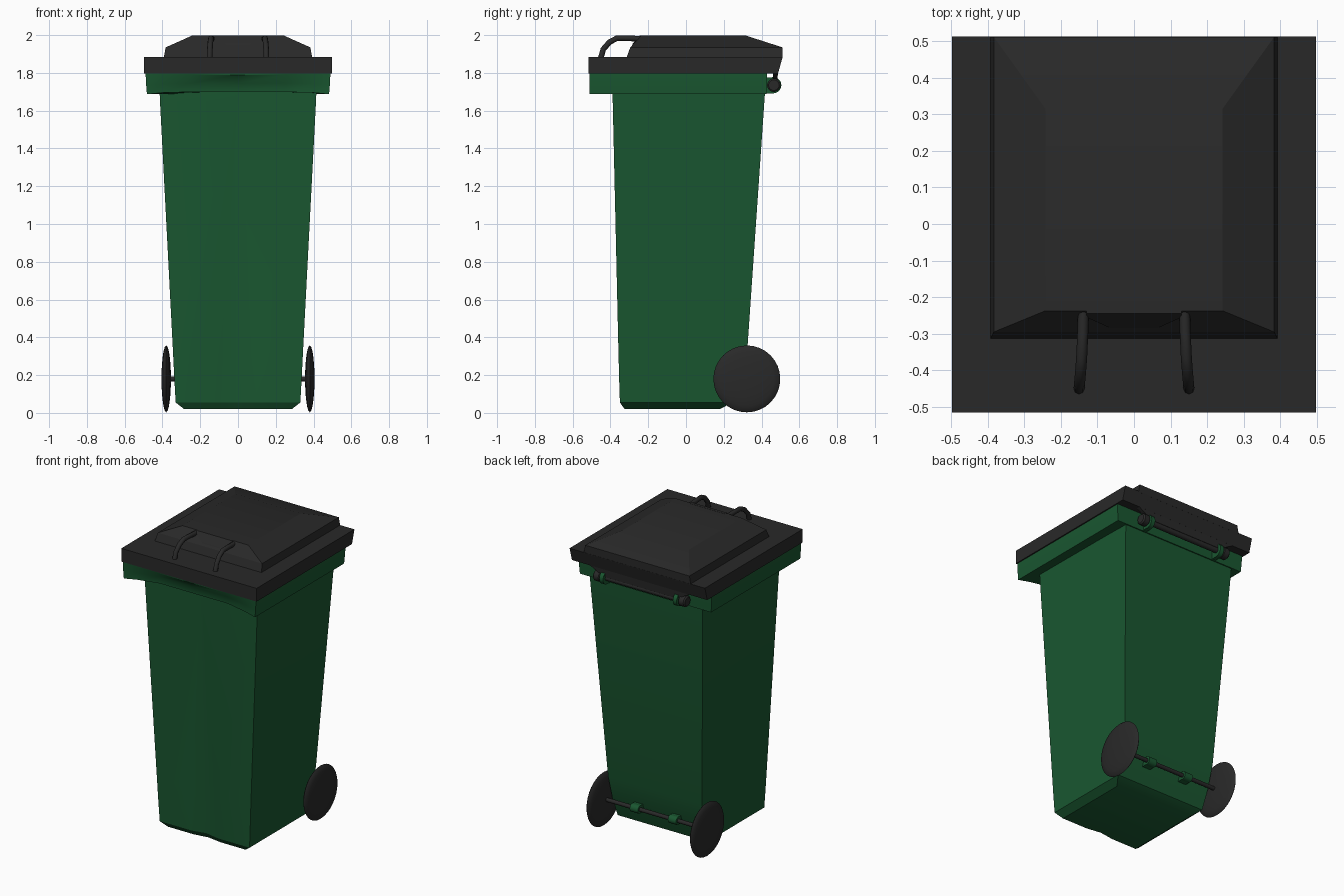
import bpy, bmesh, math
from mathutils import Vector

if "Cube" in bpy.data.objects:
    bpy.data.objects.remove(bpy.data.objects["Cube"])


def material(name, rgb):
    m = bpy.data.materials.new(name)
    m.diffuse_color = (*rgb, 1)
    m.use_nodes = True
    m.node_tree.nodes["Principled BSDF"].inputs["Base Color"].default_value = m.diffuse_color
    return m


GREEN = material("green_plastic", (0.010, 0.095, 0.030))
BLACK = material("black_plastic", (0.022, 0.022, 0.022))


def finish(bm, name, mat, angle=30):
    bmesh.ops.recalc_face_normals(bm, faces=bm.faces)
    me = bpy.data.meshes.new(name)
    bm.to_mesh(me)
    bm.free()
    ob = bpy.data.objects.new(name, me)
    bpy.context.collection.objects.link(ob)
    me.materials.append(mat)
    bpy.ops.object.select_all(action='DESELECT')
    ob.select_set(True)
    bpy.context.view_layer.objects.active = ob
    bpy.ops.object.shade_smooth_by_angle(angle=math.radians(angle))
    return ob


def loft(name, rings, mat, angle=30):
    """Skin equal-length closed rings and cap both ends."""
    bm = bmesh.new()
    vs = [[bm.verts.new(p) for p in r] for r in rings]
    n = len(vs[0])
    for a, b in zip(vs, vs[1:]):
        for i in range(n):
            j = (i + 1) % n
            bm.faces.new((a[i], a[j], b[j], b[i]))
    bm.faces.new(vs[0][::-1])
    bm.faces.new(vs[-1])
    return finish(bm, name, mat, angle)


def rect(x, y0, y1, z):
    return [(-x, y0, z), (x, y0, z), (x, y1, z), (-x, y1, z)]


def box(name, x0, x1, y0, y1, z0, z1, mat):
    return loft(name, [[(x0, y0, z), (x1, y0, z), (x1, y1, z), (x0, y1, z)] for z in (z0, z1)], mat)


def lathe_x(name, profile, y, z, mat, n=32, angle=30):
    """Rings of (x, radius) around an axis parallel to x."""
    rings = [[(x, y + r * math.cos(2 * math.pi * i / n), z + r * math.sin(2 * math.pi * i / n))
              for i in range(n)] for x, r in profile]
    return loft(name, rings, mat, angle)


def tube(name, pts, r, mat):
    cu = bpy.data.curves.new(name, 'CURVE')
    cu.dimensions = '3D'
    cu.bevel_depth = r
    cu.bevel_resolution = 2
    cu.use_fill_caps = True
    sp = cu.splines.new('POLY')
    sp.points.add(len(pts) - 1)
    for p, co in zip(sp.points, pts):
        p.co = (*co, 1)
    ob = bpy.data.objects.new(name, cu)
    bpy.context.collection.objects.link(ob)
    cu.materials.append(mat)
    return ob


# tapered body with a V groove down the front and a cut-away lower back
def body_ring(x, front, back, z, w, d):
    return [(-x, front, z), (-w, front, z), (0, front + d, z), (w, front, z), (x, front, z),
            (x, back, z), (-x, back, z)]


loft("bin_body", [
    body_ring(0.285, -0.325, 0.18, 0.02, 0.10, 0.015),
    body_ring(0.33, -0.35, 0.245, 0.055, 0.10, 0.02),
    body_ring(0.337, -0.354, 0.29, 0.18, 0.094, 0.02),
    body_ring(0.345, -0.358, 0.325, 0.34, 0.085, 0.019),
    body_ring(0.413, -0.388, 0.415, 1.65, 0.004, 0.0),
    body_ring(0.416, -0.39, 0.42, 1.72, 0.004, 0.0)], GREEN)


# rim under the lid, its front dished inwards for gripping
def rim_ring(x, back, z, dish, lift):
    xs = [-x, -0.40, -0.25, 0, 0.25, 0.40, x]
    f = [0, 0.35, 1, 1, 1, 0.35, 0]
    return [(px, -0.51 + dish * k, z + lift * min(1, k * 2)) for px, k in zip(xs, f)] + \
           [(x, back, z), (-x, back, z)]


loft("rim", [rim_ring(0.482, 0.425, 1.687, 0.045, 0.012),
             rim_ring(0.486, 0.427, 1.735, 0.04, 0.01),
             rim_ring(0.489, 0.43, 1.79, 0.0, 0.0),
             rim_ring(0.489, 0.43, 1.805, 0.0, 0.0)], GREEN, 40)

# lid: slab, raised panel and flap down to the hinge
loft("lid_slab", [rect(0.497, -0.515, 0.487, 1.797), rect(0.497, -0.515, 0.512, 1.885)], BLACK)
loft("lid_raised_top", [rect(0.393, -0.315, 0.511, 1.88), rect(0.383, -0.295, 0.511, 1.935),
                        rect(0.242, -0.237, 0.315, 1.998)], BLACK, 20)
loft("hinge_flap", [rect(0.27, 0.46, 0.482, 1.745), rect(0.37, 0.46, 0.487, 1.80)], BLACK)

# finger scoop lip on the front of the raised panel
loft("lid_grip_lip", [rect(0.04, -0.29, -0.23, 1.925), rect(0.07, -0.282, -0.23, 1.955),
                      rect(0.13, -0.255, -0.225, 1.985), rect(0.13, -0.245, -0.225, 1.999)], BLACK)

for side, s in (("left", -1), ("right", 1)):
    # lid handles
    tube(f"lid_handle_{side}", [(s * 0.15, -0.452, 1.875), (s * 0.149, -0.438, 1.925),
                                (s * 0.146, -0.405, 1.963), (s * 0.143, -0.365, 1.984),
                                (s * 0.14, -0.30, 1.983), (s * 0.138, -0.235, 1.98)], 0.015, BLACK)
    # hinge ears and rod ends
    box(f"hinge_ear_{side}", s * 0.27 - 0.014, s * 0.27 + 0.014, 0.41, 0.465, 1.692, 1.775, GREEN)
    lathe_x(f"hinge_ring_{side}", [(s * 0.27 - 0.014, 0.043), (s * 0.27 + 0.014, 0.043)],
            0.462, 1.735, GREEN, 20)
    lathe_x(f"hinge_knob_{side}", [(s * 0.29, 0.03), (s * 0.295, 0.036), (s * 0.33, 0.036),
                                   (s * 0.338, 0.028)], 0.465, 1.735, BLACK, 20)
    # lens-shaped wheels
    prof = [(s * (0.38 + 0.025 * math.sin(t)), 0.176 * math.cos(t) + 0.001)
            for t in (math.pi / 2 * k / 5 for k in range(-5, 6))]
    lathe_x(f"wheel_{side}", prof, 0.322, 0.18, BLACK, 32, 50)
    # axle brackets
    box(f"axle_bracket_{side}", s * 0.14 - 0.03, s * 0.14 + 0.03, 0.26, 0.325, 0.155, 0.205, GREEN)
    lathe_x(f"axle_sleeve_{side}", [(s * 0.14 - 0.03, 0.027), (s * 0.14 + 0.03, 0.027)],
            0.322, 0.18, GREEN, 16)

# hinge rod and wheel axle
lathe_x("hinge_rod", [(-0.30, 0.018), (0.30, 0.018)], 0.465, 1.735, BLACK, 16)
lathe_x("wheel_axle", [(-0.38, 0.013), (0.38, 0.013)], 0.322, 0.18, BLACK, 16)
